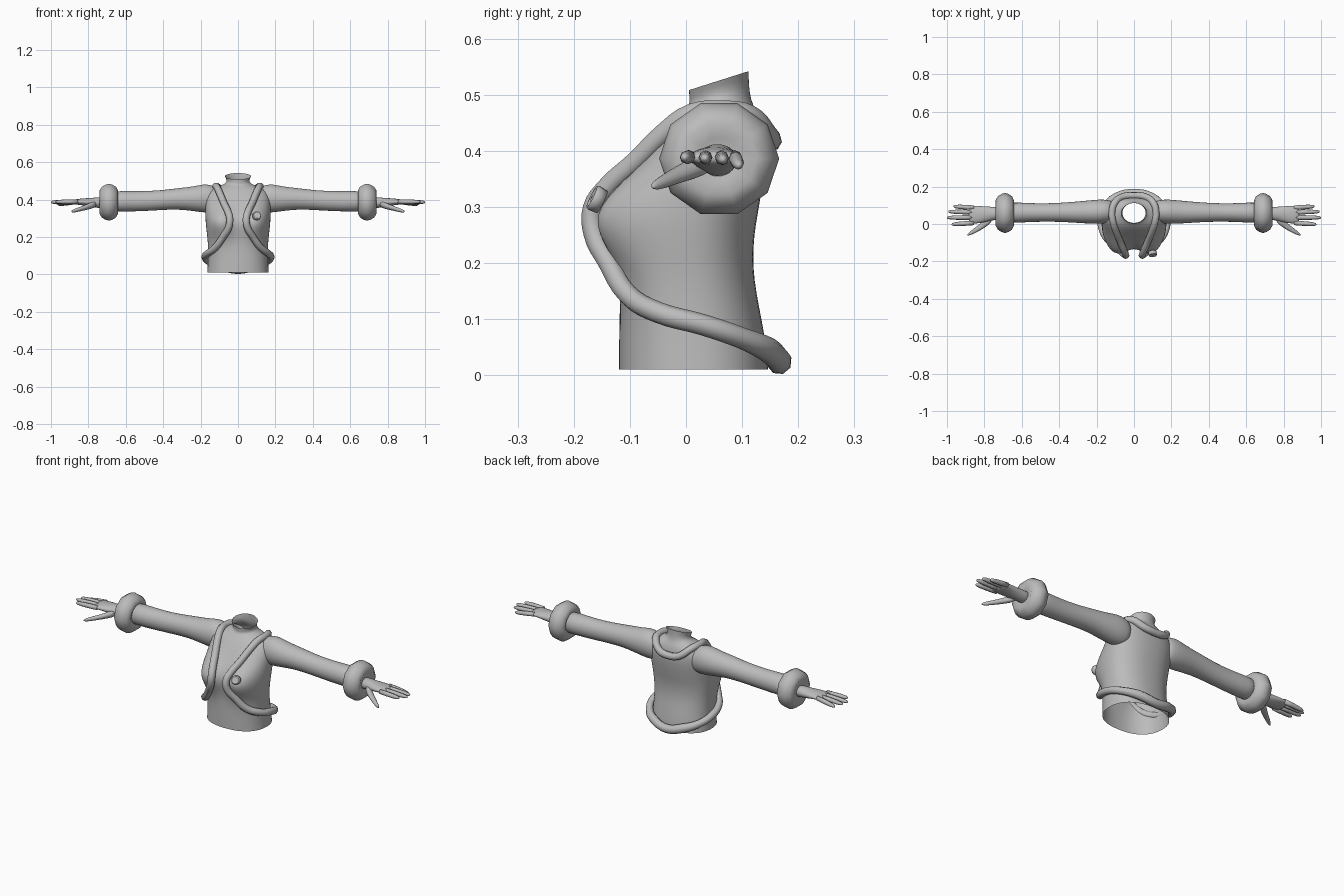
import bpy, math
from mathutils import Vector

TAU = 2 * math.pi
grey = bpy.data.materials.new("plain_grey")
grey.diffuse_color = (0.5, 0.5, 0.5, 1)


def make(name, rings, caps=True, mirror=True, subsurf=0):
    """Skin a list of point rings into one smooth object."""
    n = len(rings[0])
    verts = [p for r in rings for p in r]
    faces = [(i * n + j, i * n + (j + 1) % n, (i + 1) * n + (j + 1) % n, (i + 1) * n + j)
             for i in range(len(rings) - 1) for j in range(n)]
    if caps:
        faces.append(tuple(reversed(range(n))))
        faces.append(tuple(range(len(verts) - n, len(verts))))
    me = bpy.data.meshes.new(name)
    me.from_pydata(verts, [], faces)
    me.polygons.foreach_set("use_smooth", [True] * len(me.polygons))
    me.materials.append(grey)
    ob = bpy.data.objects.new(name, me)
    bpy.context.collection.objects.link(ob)
    if mirror:
        ob.modifiers.new("mirror", "MIRROR").use_mirror_merge = False
    if subsurf:
        m = ob.modifiers.new("smooth", "SUBSURF")
        m.levels = m.render_levels = subsurf
    return ob


def limb(name, stations, sides, subsurf=0):
    """Loft elliptical sections (x, y, z, ry, rz) along x, on both sides of the body."""
    rings = [[(x, y + ry * math.cos(TAU * k / sides), z + rz * math.sin(TAU * k / sides))
              for k in range(sides)] for x, y, z, ry, rz in stations]
    return make(name, rings, subsurf=subsurf)


# Torso and neck: (height, half width, front y, back y, rim tilt)
sections = [
    (0.010, .165, -.120, .147, 0), (0.06, .162, -.120, .143, 0), (0.12, .160, -.118, .131, 0),
    (0.17, .162, -.116, .122, 0), (0.21, .166, -.118, .120, 0), (0.25, .171, -.122, .122, 0),
    (0.285, .174, -.122, .128, 0), (0.32, .175, -.110, .134, 0), (0.355, .175, -.090, .139, 0),
    (0.39, .174, -.068, .142, 0), (0.425, .168, -.045, .141, 0), (0.455, .148, -.022, .134, 0),
    (0.472, .105, -.002, .125, 0), (0.485, .064, .006, .116, .004), (0.505, .060, .006, .112, .012),
    (0.525, .070, .005, .112, .017)]


def torso_ring(z, hw, yf, yb, tilt, n=32):
    cy, ry = (yf + yb) / 2, (yb - yf) / 2
    e = 2 / (2.3 if z < .46 else 2)
    ring = []
    for k in range(n):
        c, s = math.cos(TAU * k / n), math.sin(TAU * k / n)
        x = hw * math.copysign(abs(c) ** e, c)
        y = cy + ry * math.copysign(abs(s) ** e, s)
        if s < 0:  # bust swelling on the front
            y -= .057 * min(1, -s * 2) * math.exp(
                -.5 * ((abs(x) - .10) / .05) ** 2 - .5 * ((z - .28) / .058) ** 2)
        ring.append((x, y, z + tilt * s))
    return ring


make("torso", [torso_ring(*s) for s in sections], caps=False, mirror=False, subsurf=1)

# Sleeves
limb("sleeve", [
    (.10, .068, .400, .055, .066), (.15, .067, .405, .064, .075), (.185, .066, .407, .066, .077),
    (.24, .064, .404, .063, .066), (.32, .063, .405, .056, .057), (.42, .062, .396, .050, .053),
    (.52, .061, .391, .049, .054), (.62, .061, .391, .055, .056), (.68, .061, .390, .055, .055)],
    20, 1)

# Puffy cuffs
limb("cuff", [(x, .059, .386, r, r * .97) for x, r in (
    (.652, .045), (.642, .068), (.652, .089), (.672, .102), (.690, .107),
    (.708, .102), (.728, .089), (.740, .068), (.730, .040))], 10)

# Hands
limb("palm", [
    (.70, .058, .382, .034, .032), (.75, .056, .384, .036, .029), (.79, .053, .385, .042, .024),
    (.83, .050, .388, .048, .019), (.865, .049, .388, .049, .015), (.885, .049, .387, .044, .010)],
    14, 1)
fingers = [("index_finger", .006, -.002, .388, .975), ("middle_finger", .035, .034, .386, 1.0),
           ("ring_finger", .063, .066, .384, .993), ("little_finger", .087, .094, .374, .965)]
for name, y0, y1, z1, tip in fingers:
    stations = []
    for t, r in ((0, .012), (.35, .0125), (.7, .0115), (.9, .009), (.975, .006), (1, .002)):
        stations.append((.855 + (tip - .855) * t, y0 + (y1 - y0) * t,
                         .389 + (z1 - .389) * t, r, r))
    limb(name, stations, 8)
limb("thumb", [
    (.755, .035, .378, .022, .020), (.79, .008, .366, .024, .018), (.825, -.018, .355, .019, .014),
    (.855, -.037, .346, .015, .012), (.88, -.052, .339, .010, .010), (.892, -.060, .336, .003, .003)],
    10, 1)

# Padded trim: one loop behind the neck, down the front edges and round the back hem
half = [(0, .152, .418), (.06, .145, .428), (.105, .110, .465), (.118, .060, .472),
        (.112, .010, .466), (.096, -.040, .430), (.076, -.088, .382), (.054, -.140, .335),
        (.044, -.165, .298), (.050, -.164, .252), (.080, -.138, .200), (.122, -.102, .142),
        (.162, -.050, .112), (.176, .030, .090), (.150, .100, .066), (.090, .148, .044),
        (0, .166, .024)]
path = half + [(-x, y, z) for x, y, z in reversed(half[1:-1])]
cu = bpy.data.curves.new("padded_trim", "CURVE")
cu.dimensions = "3D"
cu.bevel_depth = .019
cu.bevel_resolution = 2
cu.resolution_u = 4
sp = cu.splines.new("BEZIER")
sp.bezier_points.add(len(path) - 1)
for bp, p in zip(sp.bezier_points, path):
    bp.co = p
    bp.handle_left_type = bp.handle_right_type = "AUTO"
    bp.radius = 1.2 if p[2] < .05 else 1
sp.use_cyclic_u = True
cu.materials.append(grey)
bpy.context.collection.objects.link(bpy.data.objects.new("padded_trim", cu))

# Round badge on one side of the chest
normal = Vector((.12, -.86, .42)).normalized()
side = normal.orthogonal().normalized()
up = normal.cross(side)
centre = Vector((.10, -.160, .314))
rings = [[centre + normal * h + (side * math.cos(TAU * k / 16) + up * math.sin(TAU * k / 16)) * r
          for k in range(16)]
         for r, h in ((.022, -.012), (.0235, .004), (.021, .009), (.017, .008), (.015, .005), (.004, .009))]
make("badge", rings, mirror=False)
